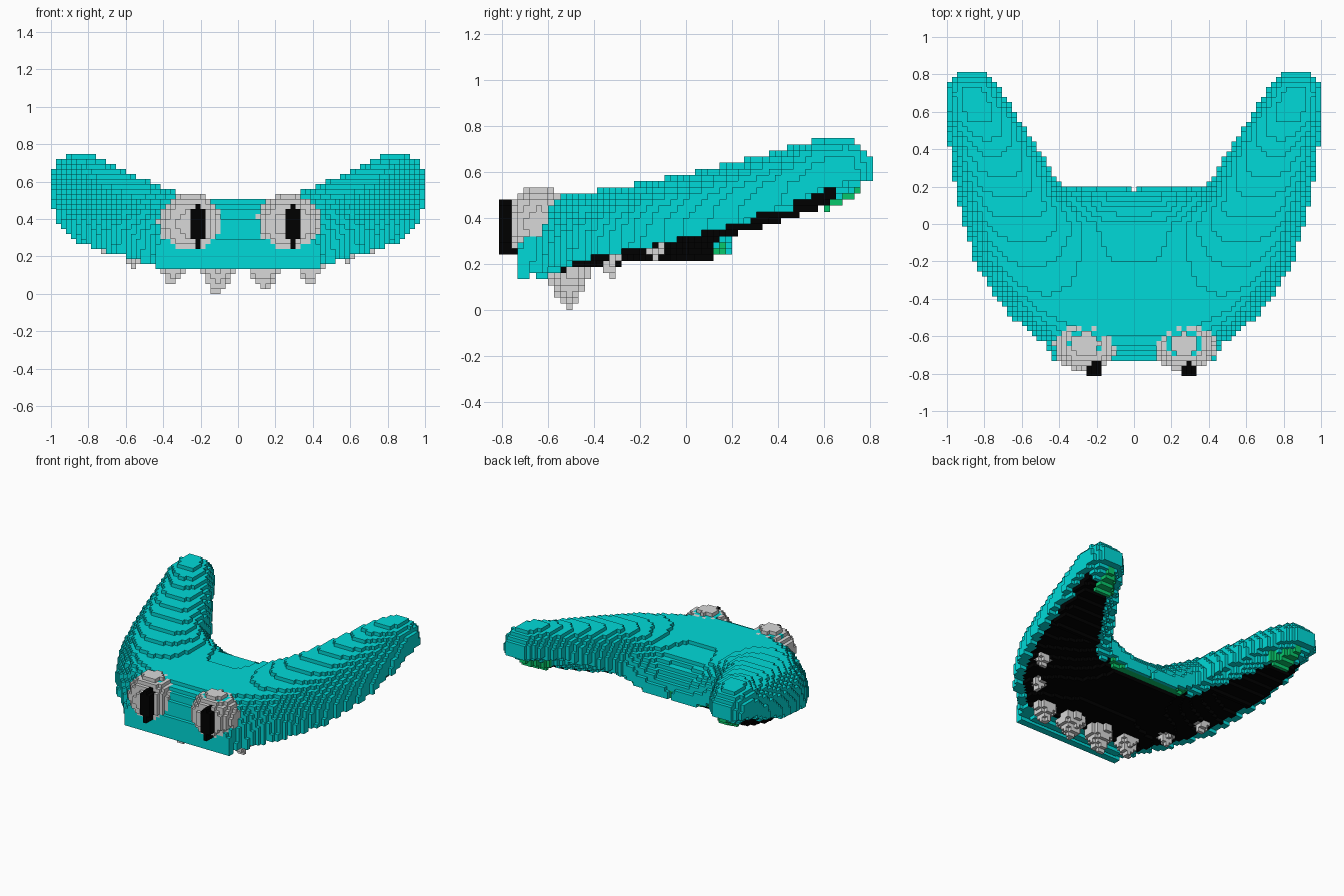
import bpy
import bmesh
import math
from mathutils import Vector

cube = bpy.data.objects.get("Cube")
if cube:
    bpy.data.objects.remove(cube, do_unlink=True)

V = 2 / 75                # block size
NX, NY, NZ = 75, 61, 28   # blocks along each axis


def make_material(name, rgb):
    mat = bpy.data.materials.new(name)
    mat.use_nodes = True
    mat.diffuse_color = (*rgb, 1)
    mat.node_tree.nodes["Principled BSDF"].inputs["Base Color"].default_value = (*rgb, 1)
    return mat


teal = make_material("teal", (0, 0.7, 0.69))
grey = make_material("light grey", (0.69, 0.69, 0.69))
black = make_material("black", (0, 0, 0))
green = make_material("green", (0.002, 0.58, 0.15))


def interp(points, t):
    """Piecewise linear curve through (t, value) points."""
    if t <= points[0][0]:
        return points[0][1]
    for (a, va), (b, vb) in zip(points, points[1:]):
        if t <= b:
            return va + (vb - va) * (t - a) / (b - a)
    return points[-1][1]


def blend(a, b, t):
    t = min(1, max(0, t))
    return a + (b - a) * t * t * (3 - 2 * t)


# Plan outline of one half, from the middle front round the arm to the middle back
OUTLINE = [Vector(p) for p in [
    (0, -.73), (.43, -.73), (.46, -.65), (.53, -.6), (.65, -.5), (.735, -.4),
    (.85, -.2), (.91, 0), (.955, .2), (.985, .4), (1.005, .55), (1.005, .72),
    (.95, .815), (.79, .815), (.735, .76), (.64, .6), (.51, .4), (.4, .22),
    (.36, .2), (.1, .2), (0, .185)]]
EDGES = list(zip(OUTLINE, OUTLINE[1:]))


def rim_distance(x, y):
    """Distance inward from the outline, negative outside."""
    p = Vector((x, y))
    inside, best = False, 9
    for a, b in EDGES:
        ab = b - a
        t = min(1, max(0, (p - a).dot(ab) / ab.length_squared))
        best = min(best, (p - a - ab * t).length)
        if (a.y > y) != (b.y > y) and x < a.x + (y - a.y) * ab.x / ab.y:
            inside = not inside
    return best if inside else -best


# Height curves along y: crest, lower rim of the shell, and floor of the mouth
RIDGE = [(-.6, .48), (-.5, .5), (-.2, .55), (0, .59), (.2, .64), (.4, .69), (.57, .745)]
RIDGE_MID = [(-.3, .5), (0, .48), (.2, .4)]
RIM = [(-.72, .14), (-.6, .17), (-.45, .22), (-.3, .25), (-.1, .29), (0, .32), (.2, .37),
       (.35, .43), (.5, .48), (.6, .53), (.7, .55), (.8, .55)]
FLOOR_MID = [(-.72, .14), (-.56, .15), (-.5, .19), (.15, .22), (.2, .25)]
FLOOR_ARM = [(-.72, .14), (-.56, .15), (-.5, .19), (-.2, .22), (.16, .32), (.3, .35), (.5, .42), (.62, .46), (.8, .55)]
ROUND_TOP = [(-.7, .14), (-.4, .22), (.4, .22), (.7, .14)]


def body_shape(x, y, d):
    """Bottom, rim and top height of the body in one column."""
    arm = (x - .2) / .35
    floor = blend(interp(FLOOR_MID, y), interp(FLOOR_ARM, y), arm) + .15 * max(0, x - .5) * (y < .2)
    rim = interp(RIM, y)
    ridge = blend(interp(RIDGE_MID, y), interp(RIDGE, y), (x - .1) / .4)
    reach = interp(ROUND_TOP, y)
    if y > -.2:
        rim = blend(blend(rim, .25, (y + .2) / .3), rim, arm)
        reach = blend(.3, reach, arm)
    bottom = blend(rim, min(rim, floor), (d - .03) / .06)
    dome = math.sqrt(1 - (1 - min(d / reach, 1)) ** 2.4)
    return bottom, rim, rim + .03 + (ridge - rim - .03) * dome


cells = {}   # block index -> part name


def centre(i, j, k):
    return (i + .5 - NX / 2) * V, (j + .5 - NY / 2) * V, (k + .5) * V


def fill(name, test):
    """Give every block whose centre passes the test to the named part."""
    for i in range(NX):
        for j in range(NY):
            for k in range(NZ):
                if test(*centre(i, j, k)):
                    cells[i, j, k] = name


# Body with dark mouth underside and green patches
for i in range(NX):
    for j in range(NY):
        x, y, _ = centre(i, j, 0)
        x = abs(x)
        d = rim_distance(x, y)
        if d <= 0:
            continue
        bottom, rim, top = body_shape(x, y, d)
        inner_arm = y > .1 and .35 < x < .68 + .2 * y
        under = "body"
        if .61 < y < .75 and d > .06 and x < .88:
            under, bottom = "gum_patches", bottom - V
        elif .11 < y < .17 and x < .33:
            under = "gum_patches"
        elif -.56 < y < .66 and d > (.09 if inner_arm else .06):
            under = "mouth"
        column = [k for k in range(NZ) if bottom <= (k + .5) * V <= top]
        for n, k in enumerate(column):
            cells[i, j, k] = under if n < 2 or (k + .5) * V < rim else "body"


# Teeth: blocky cones hanging along the front rim
def tooth(x0, y0, tip, top, radius):
    def test(x, y, z):
        r = radius * min(1, .25 + 1.2 * (z - tip) / (top - tip))
        return tip <= z <= top and math.hypot(x - x0, (y - y0) * 1.15) <= r
    return test


for number, spec in enumerate([
        (-.11, -.51, .01, .21, .1), (.14, -.51, .03, .21, .1),
        (-.35, -.5, .055, .22, .08), (.385, -.5, .055, .22, .08),
        (-.56, -.33, .14, .29, .06), (.58, -.33, .16, .29, .06),
        (-.71, -.13, .21, .33, .055), (.71, -.13, .21, .33, .055)]):
    fill(f"tooth_{number + 1}", tooth(*spec))


# Eyes, eyelid rings and upright pupils
def ellipsoid(c, r):
    return lambda x, y, z: sum(((p - q) / s) ** 2 for p, q, s in zip((x, y, z), c, r)) <= 1


def lid_ring(ex, eyeball):
    return lambda x, y, z: (.48 < z < .52 and .04 < math.hypot(x - ex, (y + .635) * 1.2) < .092
                            and eyeball(x, y, z))


def pupil(px):
    return lambda x, y, z: (y < -.72 and abs(x - px) < .03
                            and ((x - px) / .034) ** 2 + ((z - .365) / .125) ** 2 <= 1)


for side, ex, px in (("right", -.257, -.213), ("left", .27, .293)):
    eyeball = ellipsoid((ex, -.645, .373), (.172, .142, .163))
    fill(f"{side}_eye", eyeball)
    fill(f"{side}_eyelid", lid_ring(ex, eyeball))
    fill(f"{side}_pupil", pupil(px))

# Corner signs of each block face, ordered to face outward
SIDES = []
for axis in range(3):
    for sign in (-1, 1):
        corners = []
        for a, b in ((-1, -1), (1, -1), (1, 1), (-1, 1))[::sign]:
            c = [0, 0, 0]
            c[axis], c[(axis + 1) % 3], c[(axis + 2) % 3] = sign, a, b
            corners.append(c)
        step = [0, 0, 0]
        step[axis] = sign
        SIDES.append((step, corners))


def build_part(name, mat):
    """Mesh the exposed block faces of one part."""
    bm = bmesh.new()
    verts = {}
    for cell, part in cells.items():
        if part != name:
            continue
        for step, corners in SIDES:
            if tuple(p + s for p, s in zip(cell, step)) in cells:
                continue
            face = []
            for c in corners:
                key = tuple(p + (s + 1) // 2 for p, s in zip(cell, c))
                if key not in verts:
                    verts[key] = bm.verts.new(((key[0] - NX / 2) * V, (key[1] - NY / 2) * V, key[2] * V))
                face.append(verts[key])
            bm.faces.new(face)
    mesh = bpy.data.meshes.new(name)
    bm.to_mesh(mesh)
    bm.free()
    mesh.materials.append(mat)
    bpy.context.collection.objects.link(bpy.data.objects.new(name, mesh))


PAINT = {"body": teal, "eyelid": teal, "mouth": black, "pupil": black, "patches": green}
for part in sorted(set(cells.values())):
    build_part(part, next((m for word, m in PAINT.items() if part.endswith(word)), grey))
